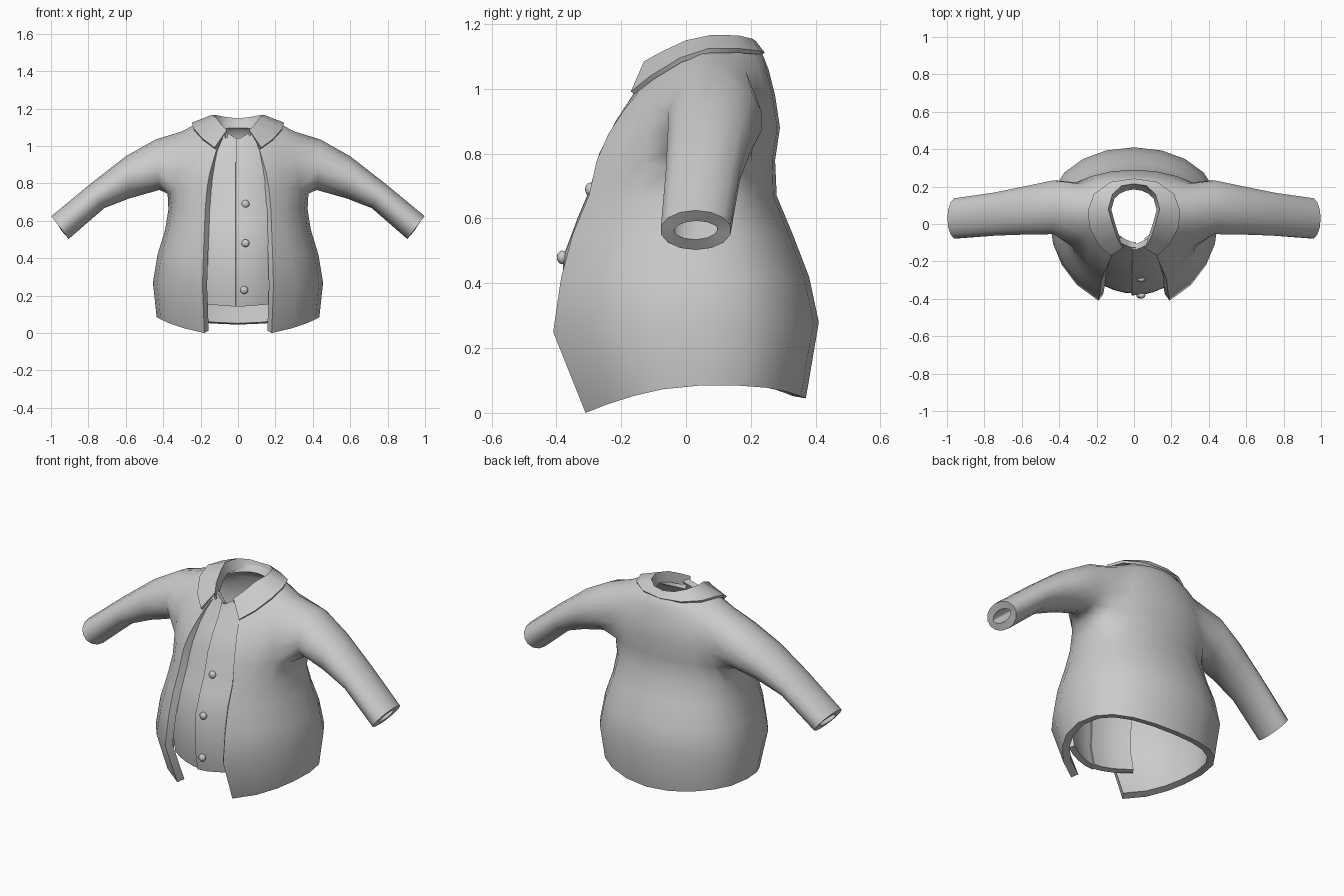
import bpy, bmesh, math

if "Cube" in bpy.data.objects:
    bpy.data.objects.remove(bpy.data.objects["Cube"])

cloth = bpy.data.materials.new("grey cloth")
cloth.diffuse_color = (0.6, 0.6, 0.6, 1)
cloth.use_nodes = True
cloth.node_tree.nodes["Principled BSDF"].inputs["Base Color"].default_value = cloth.diffuse_color


def finish(name, verts, faces, thickness=0, mirror=False, angle=40, relax=()):
    """Make an object, mirror and thicken it, then shade it smooth."""
    mesh = bpy.data.meshes.new(name)
    mesh.from_pydata(verts, [], faces)
    bm = bmesh.new()
    bm.from_mesh(mesh)
    bm.verts.ensure_lookup_table()
    soft = [bm.verts[i] for i in relax]
    for _ in range(2 if soft else 0):
        bmesh.ops.smooth_vert(bm, verts=soft, factor=0.4, use_axis_x=True,
                              use_axis_y=True, use_axis_z=True)
    bmesh.ops.delete(bm, geom=[v for v in bm.verts if not v.link_faces], context='VERTS')
    bm.to_mesh(mesh)
    bm.free()
    mesh.materials.append(cloth)
    ob = bpy.data.objects.new(name, mesh)
    bpy.context.collection.objects.link(ob)
    bpy.ops.object.select_all(action='DESELECT')
    ob.select_set(True)
    bpy.context.view_layer.objects.active = ob
    if mirror:
        m = ob.modifiers.new("mirror", 'MIRROR')
        m.use_clip = True
        bpy.ops.object.modifier_apply(modifier=m.name)
    if thickness:
        m = ob.modifiers.new("thickness", 'SOLIDIFY')
        m.thickness = thickness
        m.offset = -1
        bpy.ops.object.modifier_apply(modifier=m.name)
    bpy.ops.object.shade_smooth_by_angle(angle=math.radians(angle))
    return ob


def grid_faces(rows, cols, skip=lambda r, c: False):
    return [(r * cols + c, r * cols + c + 1, (r + 1) * cols + c + 1, (r + 1) * cols + c)
            for r in range(rows - 1) for c in range(cols - 1) if not skip(r, c)]


# Jacket rings: height at front, side, back; half width; front y, back y;
# opening x; squareness of the back
RINGS = [
    (0.00, 0.085, 0.045, 0.435, -0.31, 0.37, 0.18, 0.85),
    (0.25, 0.27, 0.28, 0.455, -0.41, 0.41, 0.19, 0.85),
    (0.42, 0.42, 0.42, 0.43, -0.385, 0.38, 0.185, 0.85),
    (0.55, 0.55, 0.55, 0.39, -0.35, 0.33, 0.18, 0.85),
    (0.67, 0.66, 0.67, 0.372, -0.30, 0.28, 0.175, 0.8),
    (0.78, 0.76, 0.78, 0.375, -0.275, 0.275, 0.165, 0.7),
    (0.86, 0.86, 0.88, 0.37, -0.24, 0.29, 0.15, 0.65),
    (0.93, 0.96, 0.98, 0.35, -0.195, 0.275, 0.13, 0.65),
    (0.98, 1.085, 1.06, 0.30, -0.155, 0.255, 0.115, 0.75),
    (1.03, 1.125, 1.11, 0.21, -0.125, 0.235, 0.09, 1),
    (1.06, 1.135, 1.13, 0.145, -0.105, 0.21, 0.065, 1),
]
ANGLES = [42, 58, 72, 90, 108, 125, 143, 161, 180]
YC = 0.05
COLS = len(ANGLES) + 1
verts = []
for i, (zf, zs, zb, hw, yf, yb, xe, sq) in enumerate(RINGS):
    t0 = math.asin(xe / hw)
    pf, pb = (1.8, 3) if i == 0 else (1, 1)      # the hem curves more sharply
    for t in [t0] + [math.radians(a) for a in ANGLES]:
        c = math.cos(t)
        k = c / math.cos(t0)
        if c > 0:
            y, z = YC + (yf - YC) * k, zs + (zf - zs) * k ** pf
        else:
            y, z = YC + (yb - YC) * (-c) ** sq, zs + (zb - zs) * (-c) ** pb
        verts.append((0 if t > 3.14 else hw * math.sin(t), y, z))
R0, R1, C0, C1 = 5, 8, 2, 6       # armhole bounds
faces = grid_faces(len(RINGS), COLS, lambda r, c: R0 <= r < R1 and C0 <= c < C1)

# Sleeve grown from the armhole border: upper x, z; lower x, z; y range
SLEEVE = [
    (0.44, 1.035, 0.42, 0.765, -0.058, 0.237),
    (0.60, 0.945, 0.58, 0.72, -0.06, 0.203),
    (0.78, 0.805, 0.715, 0.668, -0.065, 0.17),
    (0.998, 0.625, 0.905, 0.503, -0.08, 0.14),
]
loop = ([(r, C0) for r in range(R0, R1)] + [(R1, c) for c in range(C0, C1)]
        + [(r, C1) for r in range(R1, R0, -1)] + [(R0, c) for c in range(C1, C0, -1)])
border = [r * COLS + c for r, c in loop]
prev = border
n = len(prev)
for ux, uz, lx, lz, y0, y1 in SLEEVE:
    cur = []
    for k in range(n):
        p = 2 * math.pi * (k + 2) / n
        c, s = math.cos(p), math.sin(p)
        cur.append(len(verts))
        verts.append(((ux + lx) / 2 - c * (ux - lx) / 2,
                      (y0 + y1) / 2 - s * (y1 - y0) / 2,
                      (uz + lz) / 2 - c * (uz - lz) / 2))
    faces += [(prev[k], cur[k], cur[(k + 1) % n], prev[(k + 1) % n]) for k in range(n)]
    prev = cur
finish("jacket", verts, faces, 0.042, mirror=True, angle=70, relax=border)

# Shirt front: height, face y, half width
PANEL = [(0.14, -0.35, 0.22), (0.25, -0.372, 0.22), (0.48, -0.37, 0.22), (0.60, -0.325, 0.21),
         (0.69, -0.287, 0.20), (0.80, -0.258, 0.185), (0.90, -0.207, 0.155),
         (0.98, -0.155, 0.12), (1.035, -0.13, 0.08)]


def shirt_panel(name, side, inner, forward):
    steps = 5
    verts = []
    for i, (z, y, hw) in enumerate(PANEL):
        xs = [inner + (side * hw - inner) * j / (steps - 1) for j in range(steps)]
        zslope, yslope = (0.6, 0.3) if i == len(PANEL) - 1 else (0.08, 0)
        for x in sorted(xs):
            verts.append((x, y + 1.6 * x * x + yslope * abs(x) - forward, z + zslope * abs(x)))
    finish(name, verts, grid_faces(len(PANEL), steps), 0.033)


shirt_panel("shirt_front_left", -1, 0.01, 0.0)
shirt_panel("shirt_front_right", 1, -0.012, 0.01)

# Collar: stand inside the neck, fold line and outer edge
FOLD = [(0.06, -0.13, 1.085), (0.09, -0.075, 1.115), (0.115, 0, 1.15), (0.138, 0.08, 1.167),
        (0.115, 0.16, 1.165), (0.065, 0.205, 1.155), (0, 0.215, 1.148)]
EDGE = [(0.125, -0.17, 0.992), (0.19, -0.11, 1.04), (0.238, -0.02, 1.095), (0.247, 0.07, 1.125),
        (0.215, 0.16, 1.125), (0.125, 0.225, 1.118), (0, 0.243, 1.112)]
stand = [(x * 0.88, 0.04 + (y - 0.04) * 0.9, z - 0.06) for x, y, z in FOLD]
finish("collar", EDGE + FOLD + stand, grid_faces(3, len(FOLD)), 0.015, mirror=True)

# Buttons down the placket
for i, (x, y, z) in enumerate([(0.04, -0.295, 0.69), (0.04, -0.382, 0.48), (0.033, -0.382, 0.23)]):
    bpy.ops.mesh.primitive_uv_sphere_add(segments=12, ring_count=8, radius=0.021, location=(x, y, z))
    button = bpy.context.object
    button.name = f"button_{i + 1}"
    button.scale.y = 0.8
    button.data.materials.append(cloth)
    bpy.ops.object.shade_smooth_by_angle(angle=math.radians(60))
